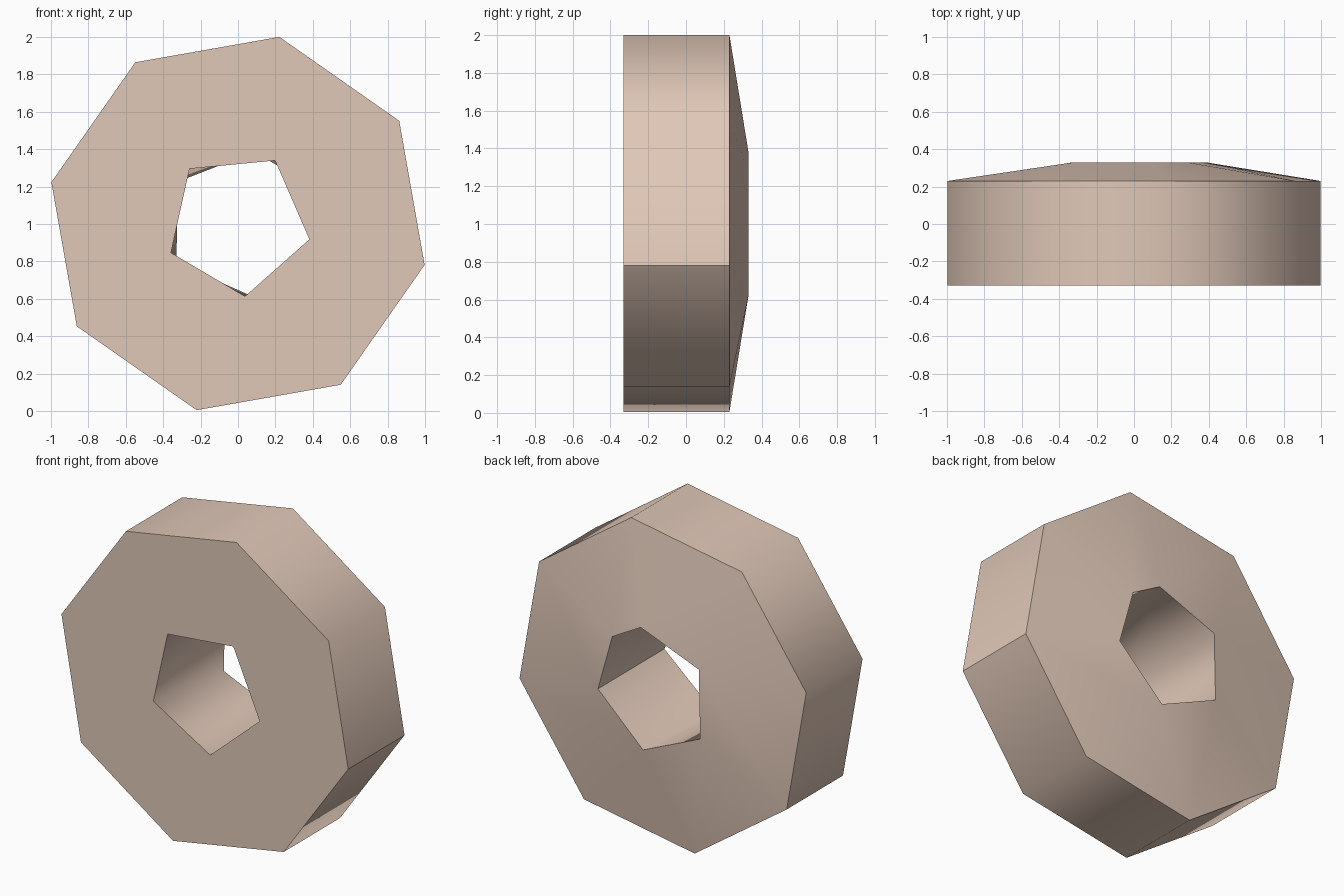
import bpy, bmesh
from math import radians, cos, sin

if "Cube" in bpy.data.objects:
    bpy.data.objects.remove(bpy.data.objects["Cube"])

START = -12.5          # angle where every ring begins (shading seam)
CZ = 1.0025            # height of the hole axis

bm = bmesh.new()


def ring(radius, y, angles):
    """Ring of vertices around the y axis, returned with its angles."""
    verts = [bm.verts.new((radius * cos(radians(a)), y, CZ + radius * sin(radians(a))))
             for a in angles]
    return verts, list(angles) + [angles[0] + 360]


def zip_rings(a, b):
    """Join two rings with triangles, always advancing the ring that lags."""
    (va, ta), (vb, tb) = a, b
    i = j = 0
    while i < len(va) or j < len(vb):
        p, q = va[i % len(va)], vb[j % len(vb)]
        if j == len(vb) or (i < len(va) and ta[i + 1] <= tb[j + 1]):
            i += 1
            bm.faces.new((p, va[i % len(va)], q))
        else:
            j += 1
            bm.faces.new((p, vb[j % len(vb)], q))


def harden(r):
    """Mark the ring's rim as a sharp edge."""
    v = r[0]
    for k in range(len(v)):
        bm.edges.get((v[k - 1], v[k])).smooth = False


# Outer octagon, five-sided front hole, six-sided back hole
octagon = [START + 45 * k for k in range(8)]
front_out = ring(1.022, -0.33, octagon)
back_out = ring(1.022, 0.23, octagon)
front_in = ring(0.391, -0.33, [START, 59.5, 131.5, 203.5, 275.5])
back_in = ring(0.391, 0.33, [START, 43.75, 77.5, 145, 212.5, 280])

# Rim, flat front, shallow conical back and the hole wall
for k in range(8):
    bm.faces.new((front_out[0][k - 1], front_out[0][k], back_out[0][k], back_out[0][k - 1]))
zip_rings(front_out, front_in)
zip_rings(back_out, back_in)
zip_rings(front_in, back_in)

# Smooth shading with hard rims and one seam on the outside and in the hole
bmesh.ops.recalc_face_normals(bm, faces=bm.faces)
for f in bm.faces:
    f.smooth = True
for r in (front_out, back_out, front_in, back_in):
    harden(r)
for a, b in ((front_out, back_out), (front_in, back_in)):
    bm.edges.get((a[0][0], b[0][0])).smooth = False

mesh = bpy.data.meshes.new("ring_nut")
bm.to_mesh(mesh)
bm.free()

mat = bpy.data.materials.new("tan")
mat.diffuse_color = (0.75, 0.58, 0.48, 1)
mat.use_nodes = True
mat.node_tree.nodes["Principled BSDF"].inputs["Base Color"].default_value = mat.diffuse_color
mesh.materials.append(mat)
bpy.context.collection.objects.link(bpy.data.objects.new("ring_nut", mesh))
